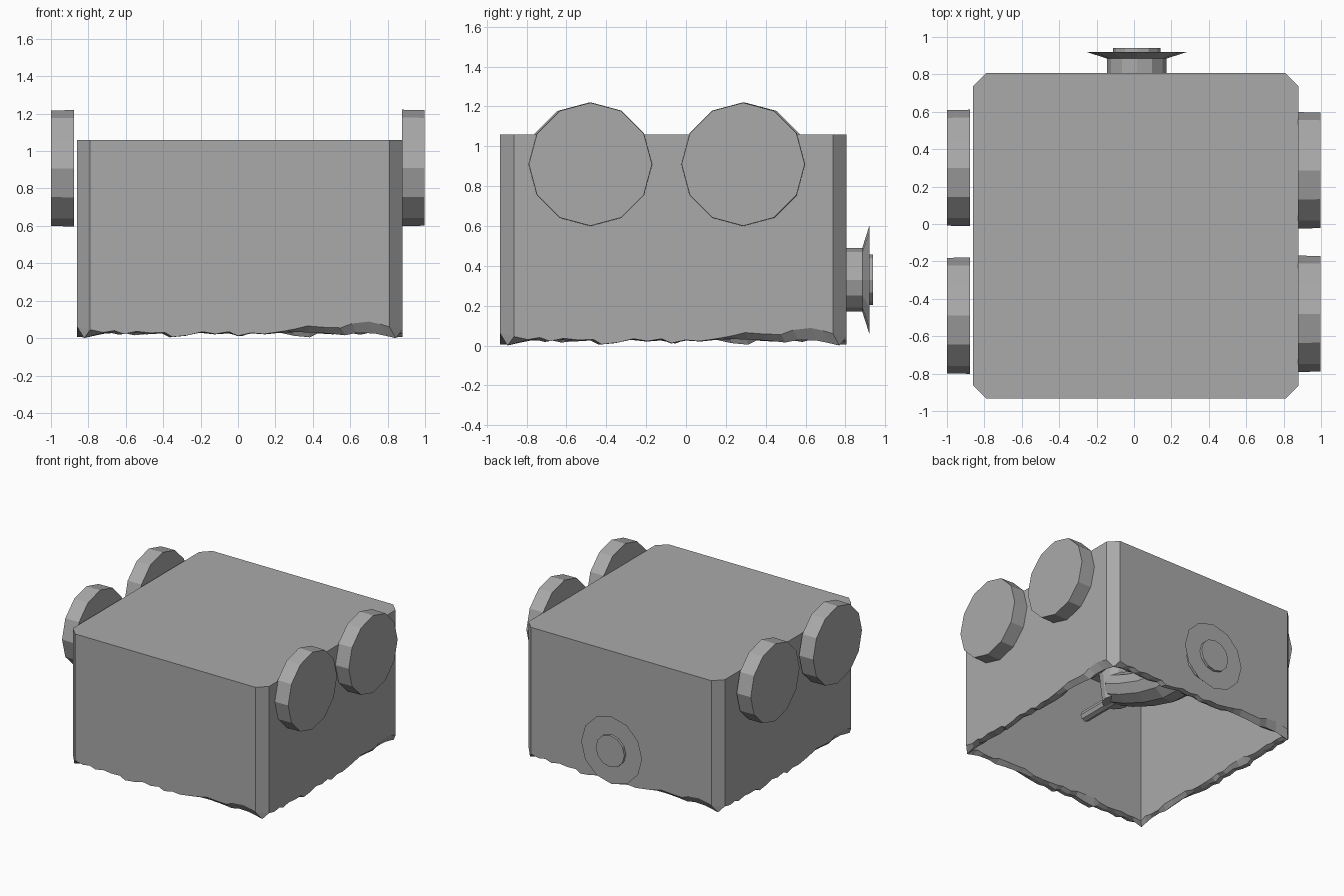
import bpy, bmesh, math, random
from mathutils import Vector, Matrix

if "Cube" in bpy.data.objects:
    bpy.data.objects.remove(bpy.data.objects["Cube"])

random.seed(4)

# One plain grey for the whole model
grey = bpy.data.materials.new("plain_grey")
grey.diffuse_color = (0.40, 0.40, 0.40, 1)
grey.use_nodes = True
grey.node_tree.nodes["Principled BSDF"].inputs["Base Color"].default_value = grey.diffuse_color


def make_object(name, bm):
    bmesh.ops.recalc_face_normals(bm, faces=bm.faces)
    mesh = bpy.data.meshes.new(name)
    bm.to_mesh(mesh)
    bm.free()
    mesh.materials.append(grey)
    obj = bpy.data.objects.new(name, mesh)
    bpy.context.collection.objects.link(obj)
    return obj


def tapered_rod(name, start, end, r1, r2, sides=12):
    """Closed cylinder or cone frustum running from start to end."""
    a, b = Vector(start), Vector(end)
    d = b - a
    turn = d.to_track_quat('Z', 'Y').to_matrix().to_4x4()
    bm = bmesh.new()
    bmesh.ops.create_cone(bm, cap_ends=True, segments=sides, radius1=r1, radius2=r2,
                          depth=d.length, matrix=Matrix.Translation((a + b) / 2) @ turn)
    return make_object(name, bm)


def bent_pipe(name, x, path, sides=10):
    """Tube swept through (y, z, radius) stations lying in one upright plane."""
    bm = bmesh.new()
    rings = []
    for i, (y, z, r) in enumerate(path):
        p, q = path[max(i - 1, 0)], path[min(i + 1, len(path) - 1)]
        along = Vector((0, q[0] - p[0], q[1] - p[1])).normalized()
        up = along.cross(Vector((1, 0, 0)))
        angles = [2 * math.pi * k / sides for k in range(sides)]
        rings.append([bm.verts.new(Vector((x + r * math.cos(a), y, z)) + up * r * math.sin(a))
                      for a in angles])
    for a, b in zip(rings, rings[1:]):
        for k in range(sides):
            m = (k + 1) % sides
            bm.faces.new((a[k], a[m], b[m], b[k]))
    bm.faces.new(rings[0])
    bm.faces.new(rings[-1][::-1])
    return make_object(name, bm)


# Hollow box shell: chamfered outside, square inside, ragged bottom rim.
# Rim profile of one side: (position along side, outer z, lowest z)
RIM = [(-.80, .045, .0), (-.73, .03, .02), (-.67, .04, .03), (-.62, .022, .018),
       (-.55, .036, .03), (-.48, .028, .02), (-.40, .03, .025), (-.36, .006, .004),
       (-.28, .015, .012), (-.20, .034, .03), (-.13, .022, .02), (-.06, .034, .03),
       (-.01, .012, .01), (.06, .028, .025), (.13, .022, .02), (.22, .035, .03),
       (.30, .05, .032), (.36, .065, .03), (.45, .058, .025), (.54, .055, .015),
       (.60, .078, .028), (.69, .088, .025), (.75, .075, .012), (.80, .06, .0)]
HALF, MIDDLE, INNER, TOP, CEILING = .87, .833, .805, 1.06, 1.055
CX, CY = .01, -.063
inner_z = [.03] + [.045 + random.uniform(-.018, .018) for _ in RIM[2:]] + [.03]

bm = bmesh.new()
top, outer, middle, inner, ceiling = rows = [[] for _ in range(5)]
for k in range(4):
    spin = Matrix.Translation((CX, CY, 0)) @ Matrix.Rotation(k * math.pi / 2, 4, 'Z')
    for (s, zo, zm), zi in zip(RIM, inner_z):
        t = s / .8
        for row, co in zip(rows, ((s, -HALF, TOP), (s, -HALF, zo), (t * MIDDLE, -MIDDLE, zm),
                                  (t * INNER, -INNER, zi), (t * INNER, -INNER, CEILING))):
            row.append(bm.verts.new(spin @ Vector(co)))
n = len(top)
for a, b in zip(rows, rows[1:]):
    for i in range(n):
        j = (i + 1) % n
        bm.faces.new((a[i], b[i], b[j], a[j]))
bm.faces.new(top)
bm.faces.new(ceiling[::-1])
bmesh.ops.remove_doubles(bm, verts=bm.verts, dist=1e-5)
bmesh.ops.dissolve_degenerate(bm, edges=bm.edges, dist=1e-5)
make_object("box_shell", bm)

# Four twelve-sided side discs
for name, x0, x1, y, z in (("right_front_disc", .877, .997, -.48, .91),
                           ("right_back_disc", .877, .997, .287, .91),
                           ("left_front_disc", -.877, -1.0, -.49, .908),
                           ("left_back_disc", -.877, -1.0, .30, .908)):
    tapered_rod(name, (x0, y, z), (x1, y, z), .311, .309)

# Round fitting on the back wall: neck, flared flange, cap
PX, PZ = .015, .33
tapered_rod("back_neck", (PX, .79, PZ), (PX, .89, PZ), .16, .16)
tapered_rod("back_flange", (PX, .885, PZ), (PX, .92, PZ), .16, .27)
tapered_rod("back_cap", (PX, .918, PZ), (PX, .94, PZ), .127, .127)

# Pipe inside the shell: inlet from the fitting, upright body, thin spout
bent_pipe("inner_pipe", PX, [(.80, .33, .16), (.42, .335, .155), (.22, .38, .14),
                             (0, .46, .13), (-.17, .54, .12)])
tapered_rod("inner_body", (PX, -.19, .43), (PX, -.19, .72), .10, .13)
tapered_rod("inner_spout", (PX, -.20, .465), (PX, -.54, .465), .042, .042, 8)
